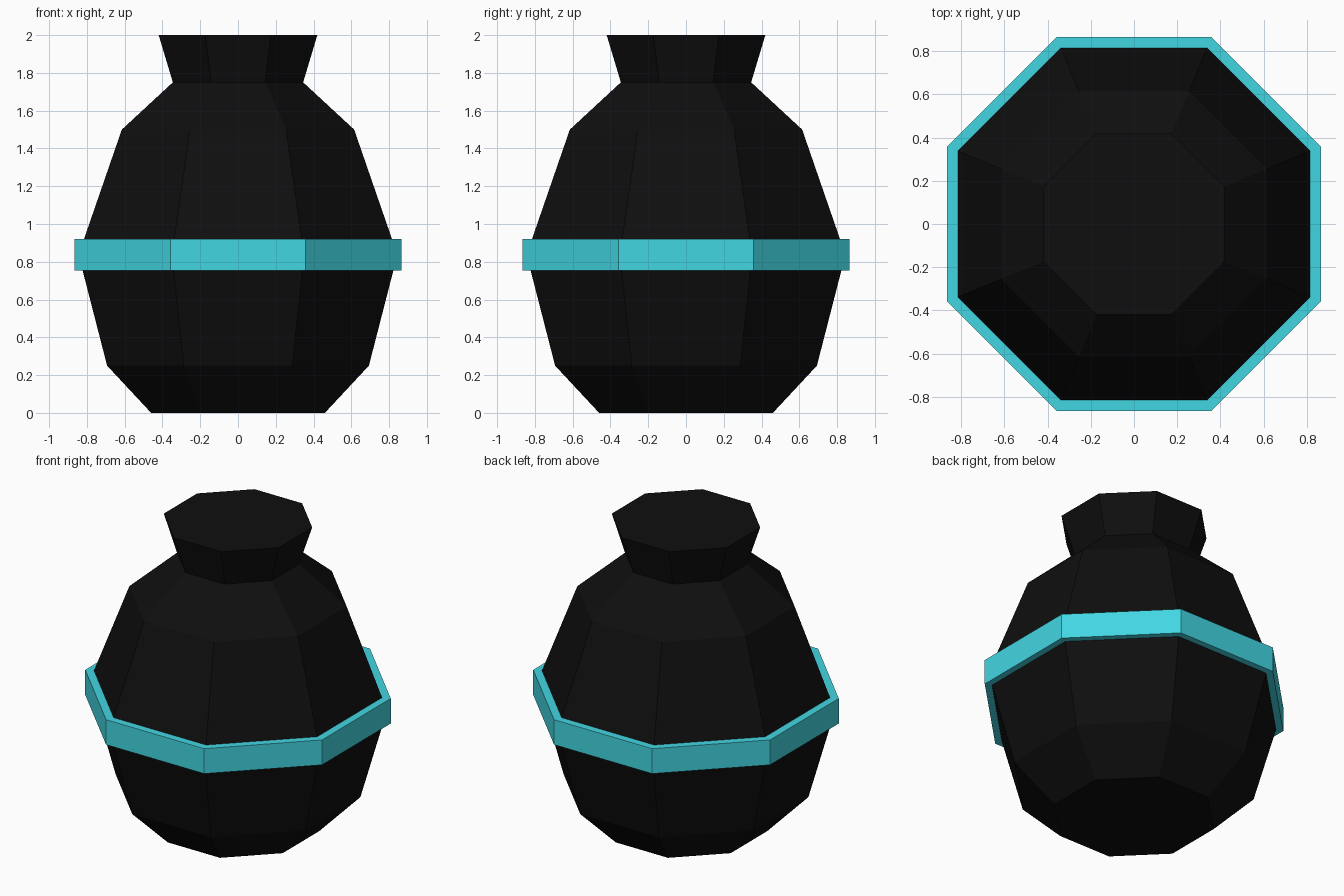
import bpy, bmesh, math

if "Cube" in bpy.data.objects:
    bpy.data.objects.remove(bpy.data.objects["Cube"])

SIDES = 8


def material(name, rgb):
    m = bpy.data.materials.new(name)
    m.diffuse_color = (*rgb, 1)
    m.use_nodes = True
    m.node_tree.nodes["Principled BSDF"].inputs["Base Color"].default_value = m.diffuse_color
    return m


def lathe(name, profile, mat, closed=False):
    """Flat-sided revolve of (apothem, z) points; closed profile makes a ring, open gets end caps."""
    bm = bmesh.new()
    rings = []
    for apothem, z in profile:
        r = apothem / math.cos(math.pi / SIDES)
        angles = [(i + 0.5) * math.tau / SIDES for i in range(SIDES)]
        rings.append([bm.verts.new((r * math.cos(a), r * math.sin(a), z)) for a in angles])
    pairs = list(zip(rings, rings[1:]))
    if closed:
        pairs.append((rings[-1], rings[0]))
    else:
        bm.faces.new(rings[0][::-1])
        bm.faces.new(rings[-1])
    for lower, upper in pairs:
        for i in range(SIDES):
            j = (i + 1) % SIDES
            bm.faces.new((lower[i], lower[j], upper[j], upper[i]))
    bmesh.ops.recalc_face_normals(bm, faces=bm.faces)
    mesh = bpy.data.meshes.new(name)
    bm.to_mesh(mesh)
    bm.free()
    mesh.materials.append(mat)
    obj = bpy.data.objects.new(name, mesh)
    bpy.context.collection.objects.link(obj)
    return obj


black = material("black", (0.0045, 0.0045, 0.0045))
teal = material("turquoise", (0.055, 0.67, 0.76))

# Vase body: foot, belly, shoulder, neck and flared lip
lathe("vase_body", [(0.46, 0), (0.693, 0.25), (0.844, 0.837), (0.615, 1.5),
                    (0.345, 1.75), (0.42, 2.0)], black)

# Raised band around the belly
lathe("belly_band", [(0.80, 0.755), (0.865, 0.755), (0.865, 0.92), (0.80, 0.92)], teal, closed=True)
